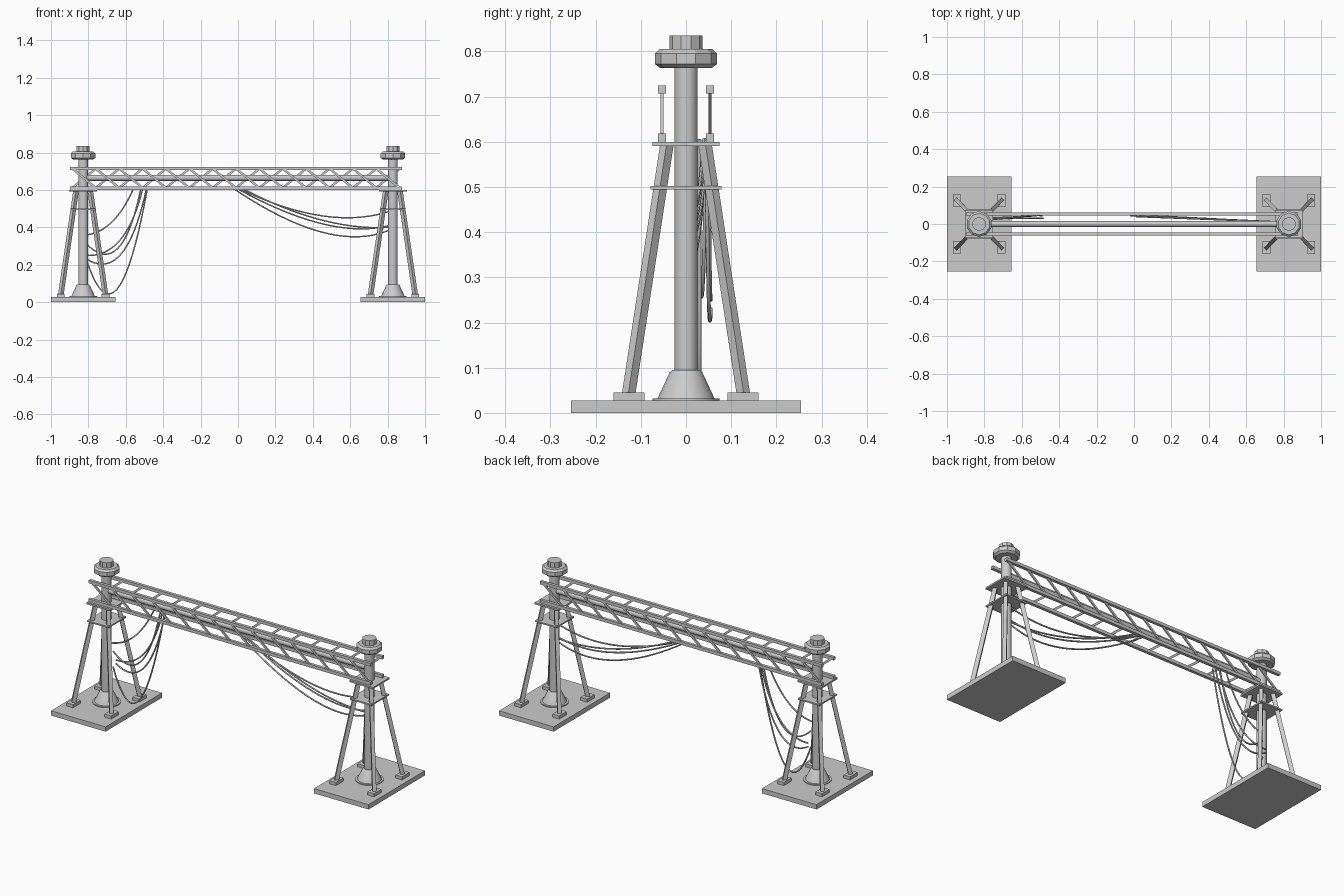
import bpy, bmesh, math
from mathutils import Vector, Matrix

if "Cube" in bpy.data.objects:
    bpy.data.objects.remove(bpy.data.objects["Cube"])

TX = 0.828  # tower offset from centre


def make(name, bm, smooth=False):
    bmesh.ops.recalc_face_normals(bm, faces=bm.faces[:])
    me = bpy.data.meshes.new(name)
    bm.to_mesh(me)
    bm.free()
    ob = bpy.data.objects.new(name, me)
    bpy.context.collection.objects.link(ob)
    if smooth:
        bpy.context.view_layer.objects.active = ob
        ob.select_set(True)
        bpy.ops.object.shade_smooth_by_angle(angle=math.radians(40))
        ob.select_set(False)
    return ob


def box(name, lo, hi):
    bm = bmesh.new()
    bmesh.ops.create_cube(bm, size=1)
    lo, hi = Vector(lo), Vector(hi)
    for v in bm.verts:
        v.co = Vector(lo[i] + (v.co[i] + 0.5) * (hi[i] - lo[i]) for i in range(3))
    return make(name, bm)


def lathe(name, profile, n, cx, start=math.pi / 2, smooth=False):
    bm = bmesh.new()
    rings = []
    for r, z in profile:
        rings.append([bm.verts.new((cx + r * math.cos(start + 2 * math.pi * i / n),
                                    r * math.sin(start + 2 * math.pi * i / n), z))
                      for i in range(n)])
    for a, b in zip(rings, rings[1:]):
        for i in range(n):
            j = (i + 1) % n
            bm.faces.new((a[i], a[j], b[j], b[i]))
    bm.faces.new(rings[0])
    bm.faces.new(rings[-1])
    return make(name, bm, smooth)


def add_bar(bm, p, q, w, d, side):
    # rectangular bar from p to q; w is measured along the side direction
    p, q, side = Vector(p), Vector(q), Vector(side)
    axis = (q - p).normalized()
    u = (side - axis * side.dot(axis)).normalized()
    v = axis.cross(u)
    m = Matrix((u * w, v * d, q - p)).transposed().to_4x4()
    m.translation = (p + q) / 2
    bmesh.ops.create_cube(bm, size=1, matrix=m)


# Two support towers
for s, tag in ((-1, "left"), (1, "right")):
    cx = s * TX
    box(tag + "_base_plate", (cx - 0.172, -0.254, 0), (cx + 0.172, 0.254, 0.027))
    lathe(tag + "_column", [(0.026, 0.027), (0.026, 0.775)], 16, cx, smooth=True)
    lathe(tag + "_column_foot", [(0.074, 0.027), (0.074, 0.032), (0.063, 0.032),
                                 (0.036, 0.09), (0.03, 0.095)], 16, cx, smooth=True)
    lathe(tag + "_cap", [(0.057, 0.763), (0.069, 0.772), (0.069, 0.795), (0.058, 0.805),
                         (0.037, 0.805), (0.037, 0.835)], 10, cx)
    box(tag + "_upper_platform", (cx - 0.075, -0.074, 0.591), (cx + 0.075, 0.074, 0.600))
    box(tag + "_lower_platform", (cx - 0.068, -0.079, 0.494), (cx + 0.068, 0.079, 0.502))
    legs = bmesh.new()
    for sx in (-1, 1):
        for sy in (-1, 1):
            fx = cx + sx * 0.12
            box(tag + "_leg_foot", (fx - 0.021, sy * 0.126 - 0.034, 0.027),
                (fx + 0.021, sy * 0.126 + 0.034, 0.045))
            add_bar(legs, (fx, sy * 0.128, 0.035), (cx + sx * 0.038, sy * 0.042, 0.595),
                    0.02, 0.022, (sx, -sy, 0))
    make(tag + "_legs", legs)

# Bridge rails and slanted struts, opposite slant front and back
for s, tag in ((-1, "front"), (1, "back")):
    y = s * 0.053
    box(tag + "_top_rail", (-0.898, y - 0.0085, 0.707), (0.877, y + 0.0085, 0.724))
    box(tag + "_bottom_rail", (-0.898, y - 0.0085, 0.600), (0.877, y + 0.0085, 0.618))
    struts = bmesh.new()
    count, x0, x1 = 14, -0.885, 0.864
    step = (x1 - x0) / count
    for i in range(count):
        a, b = x0 + i * step, x0 + (i + 1) * step
        za, zb = (0.714, 0.611) if s < 0 else (0.611, 0.714)
        add_bar(struts, (a, y, za), (b, y, zb), 0.007, 0.012, (0, 1, 0))
    make(tag + "_struts", struts)

# Central pipe between the columns
bm = bmesh.new()
bmesh.ops.create_cone(bm, cap_ends=True, segments=12, radius1=0.016, radius2=0.016,
                      depth=2 * TX, matrix=Matrix.Translation((0, 0, 0.665))
                      @ Matrix.Rotation(math.pi / 2, 4, 'Y'))
make("central_pipe", bm, True)


# Hanging cables: start, sag control, end
def cable(name, p, c, q, r=0.0042):
    p, c, q = Vector(p), Vector(c), Vector(q)
    cu = bpy.data.curves.new(name, 'CURVE')
    cu.dimensions = '3D'
    cu.bevel_depth = r
    cu.bevel_resolution = 1
    cu.use_fill_caps = True
    sp = cu.splines.new('POLY')
    n = 20
    sp.points.add(n)
    for i in range(n + 1):
        t = i / n
        sp.points[i].co = (*(p * (1 - t) ** 2 + c * 2 * t * (1 - t) + q * t * t), 1)
    bpy.context.collection.objects.link(bpy.data.objects.new(name, cu))


# start z, sag x, sag z, end x, start y, end y
for z, sx, sz, ex, ya, yb in ((0.36, -0.66, 0.38, -0.56, 0.02, 0.045),
                              (0.31, -0.62, 0.12, -0.52, 0.03, 0.045),
                              (0.25, -0.60, 0.24, -0.51, 0.055, 0.05),
                              (0.23, -0.60, 0.10, -0.49, 0.055, 0.045),
                              (0.22, -0.645, -0.27, -0.485, 0.03, 0.03)):
    cable("left_cable", (-0.808, ya, z), (sx, (ya + yb) / 2, sz), (ex, yb, 0.605))
for z, sx, sz, ex, yb in ((0.385, 0.50, 0.255, -0.02, 0.045),
                          (0.41, 0.50, 0.33, 0.0, 0.05),
                          (0.40, 0.46, 0.38, 0.03, 0.045),
                          (0.485, 0.48, 0.38, 0.01, 0.04)):
    cable("right_cable", (ex, yb, 0.605), (sx, 0.022, sz), (0.808, 0.01, z))
